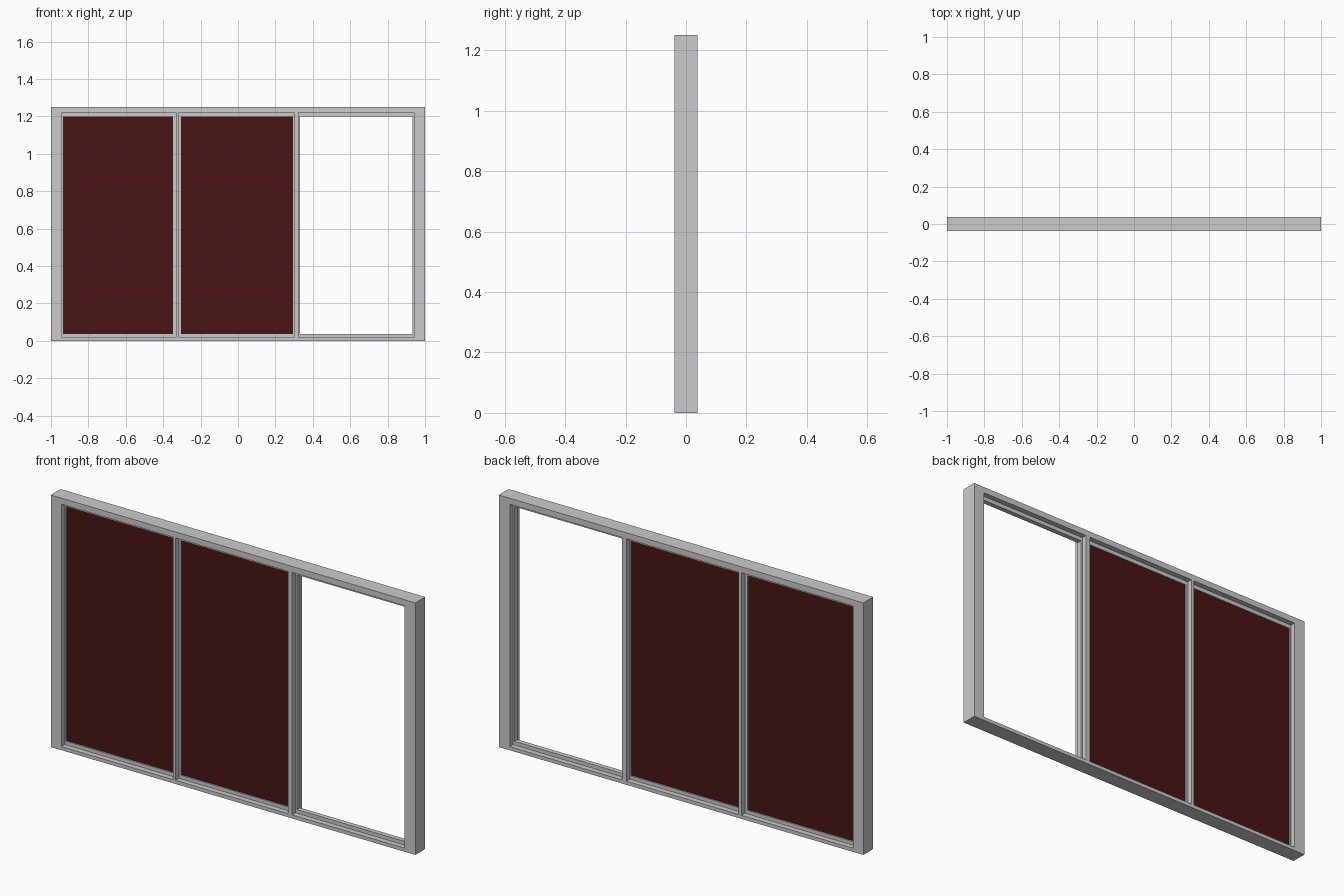
import bpy
import bmesh
from mathutils import Matrix, Vector

if "Cube" in bpy.data.objects:
    bpy.data.objects.remove(bpy.data.objects["Cube"])

D = 0.0385                      # half depth of the frame
H = 1.25                        # overall height
Z0, Z1 = 0.018, 1.22            # clear opening, bottom and top
# pane openings (left, right) and their glass/lip limits
OPENINGS = [(-0.942, -0.331), (-0.316, 0.300), (0.323, 0.940)]
INNER = [(-0.935, -0.347), (-0.305, 0.294), (0.331, 0.933)]
IZ0, IZ1 = 0.036, 1.20


def add_box(bm, x0, x1, y0, y1, z0, z1):
    size = Vector((x1 - x0, y1 - y0, z1 - z0))
    mid = Vector((x0 + x1, y0 + y1, z0 + z1)) / 2
    bmesh.ops.create_cube(bm, size=1, matrix=Matrix.Translation(mid) @ Matrix.Diagonal(size).to_4x4())


def make(name, boxes, mat=None):
    bm = bmesh.new()
    for b in boxes:
        add_box(bm, *b)
    me = bpy.data.meshes.new(name)
    bm.to_mesh(me)
    bm.free()
    ob = bpy.data.objects.new(name, me)
    bpy.context.collection.objects.link(ob)
    if mat:
        me.materials.append(mat)
    return ob


def ring(xo, zo, xi, zi, y0, y1):
    """Four boxes forming a rectangular border."""
    return [(xo[0], xi[0], y0, y1, zo[0], zo[1]),
            (xi[1], xo[1], y0, y1, zo[0], zo[1]),
            (xi[0], xi[1], y0, y1, zo[0], zi[0]),
            (xi[0], xi[1], y0, y1, zi[1], zo[1])]


glass = bpy.data.materials.new("dark_red_glass")
glass.diffuse_color = (0.065, 0.007, 0.007, 1)
glass.use_nodes = True
glass.node_tree.nodes["Principled BSDF"].inputs["Base Color"].default_value = glass.diffuse_color

# outer frame
make("outer_frame", ring((-1, 1), (0, H), (OPENINGS[0][0], OPENINGS[2][1]), (Z0, Z1), -D, D))

# upright mullions between the panes
for i in range(2):
    make(f"mullion_{i + 1}", [(OPENINGS[i][1], OPENINGS[i + 1][0], -D, D, Z0, Z1)])

# inner glazing lip around every pane
for i, (o, n) in enumerate(zip(OPENINGS, INNER)):
    make(f"glazing_lip_{i + 1}", ring(o, (Z0, Z1), n, (IZ0, IZ1), -0.012, 0.012))

# glass in the left and middle panes; the right one is open
for i in range(2):
    make(f"glass_panel_{i + 1}", [(*INNER[i], -0.006, 0.006, IZ0, IZ1)], glass)
